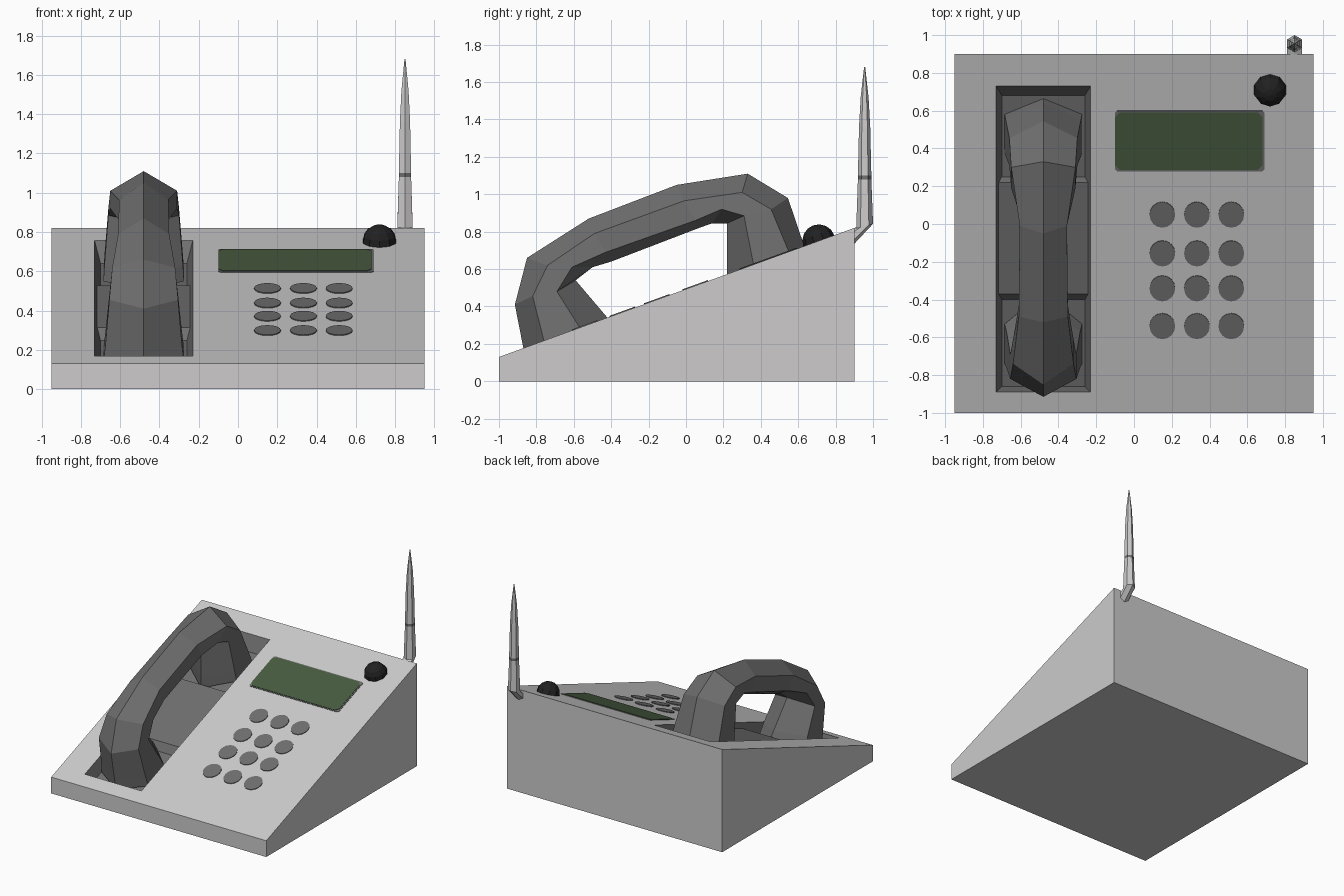
import bpy, bmesh, math
from mathutils import Vector

if "Cube" in bpy.data.objects:
    bpy.data.objects.remove(bpy.data.objects["Cube"])

NORMAL = Vector((0, -0.69, 1.9)).normalized()


def slope(y):
    """Height of the sloping top panel at plan position y."""
    return 0.13 + (y + 1) * 0.69 / 1.9


def on_panel(x, y, lift=0.0):
    return Vector((x, y, slope(y))) + NORMAL * lift


def material(name, rgb):
    m = bpy.data.materials.new(name)
    m.diffuse_color = (*rgb, 1)
    m.use_nodes = True
    m.node_tree.nodes["Principled BSDF"].inputs["Base Color"].default_value = m.diffuse_color
    return m


CASE = material("light grey", (0.61, 0.60, 0.60))
DARK = material("dark grey", (0.16, 0.16, 0.16))
GREEN = material("screen green", (0.063, 0.105, 0.05))
BLACK = material("black", (0.015, 0.015, 0.015))


def make(name, verts, faces, mats, fix=True):
    me = bpy.data.meshes.new(name)
    me.from_pydata([tuple(v) for v in verts], [], faces)
    for m in mats:
        me.materials.append(m)
    if fix:
        bm = bmesh.new()
        bm.from_mesh(me)
        bmesh.ops.recalc_face_normals(bm, faces=bm.faces)
        bm.to_mesh(me)
        bm.free()
    ob = bpy.data.objects.new(name, me)
    bpy.context.collection.objects.link(ob)
    return ob


def loft(name, rings, mats):
    """Closed skin through rings with equal point counts."""
    n = len(rings[0])
    verts = [p for r in rings for p in r]
    faces = [(i * n + j, i * n + (j + 1) % n, (i + 1) * n + (j + 1) % n, (i + 1) * n + j)
             for i in range(len(rings) - 1) for j in range(n)]
    faces += [tuple(range(n))[::-1], tuple(range(len(verts) - n, len(verts)))]
    return make(name, verts, faces, mats)


def plate(name, outline, low, high, mat):
    """Thin plate lying on the sloping panel."""
    return loft(name, [[on_panel(x, y, h) for x, y in outline] for h in (low, high)], [mat])


def rounded(x0, x1, y0, y1, c):
    return [(x0 + c, y0), (x1 - c, y0), (x1, y0 + c), (x1, y1 - c),
            (x1 - c, y1), (x0 + c, y1), (x0, y1 - c), (x0, y0 + c)]


# Wedge case with an opening for the handset cradle
HX, HW, HY0, HY1 = -0.48, 0.25, -0.89, 0.73
outer = [(-0.95, -1), (0.95, -1), (0.95, 0.9), (-0.95, 0.9)]
hole = [(HX - HW, HY0), (HX + HW, HY0), (HX + HW, HY1), (HX - HW, HY1)]
verts = [(x, y, 0) for x, y in outer] + [on_panel(*p) for p in outer + hole]
faces = [(3, 2, 1, 0)]
for i in range(4):
    j = (i + 1) % 4
    faces += [(i, j, 4 + j, 4 + i), (4 + i, 4 + j, 8 + j, 8 + i)]
make("case", verts, faces, [CASE], fix=False)

# Cradle: two wells with a raised middle, (y, depth of floor)
rows = [(HY0, 0), (-0.86, 0.10), (-0.40, 0.10), (-0.37, 0.045),
        (0.22, 0.045), (0.25, 0.10), (0.68, 0.10), (HY1, 0)]
verts, faces = [], []
for y, d in rows:
    w = HW - 0.3 * d
    verts += [(HX - HW, y, slope(y)), (HX - w, y, slope(y) - d),
              (HX + w, y, slope(y) - d), (HX + HW, y, slope(y))]
for i in range(len(rows) - 1):
    for j in range(3):
        a = i * 4 + j
        faces.append((a, a + 1, a + 5, a + 4))
make("handset_cradle", verts, faces, [DARK], fix=False)

# Handset: hexagonal sections (half width, then y z of outer ridge,
# upper side, lower side and inner ridge)
sections = [
    (0.205, (-0.855, 0.10), (-0.74, 0.14), (-0.53, 0.21), (-0.36, 0.27)),
    (0.195, (-0.87, 0.18), (-0.76, 0.22), (-0.57, 0.29), (-0.42, 0.34)),
    (0.175, (-0.915, 0.41), (-0.82, 0.455), (-0.69, 0.48), (-0.59, 0.54)),
    (0.16, (-0.85, 0.66), (-0.74, 0.62), (-0.61, 0.61), (-0.50, 0.61)),
    (0.13, (-0.52, 0.87), (-0.49, 0.79), (-0.43, 0.69), (-0.40, 0.64)),
    (0.125, (-0.05, 1.05), (-0.01, 0.965), (0.05, 0.86), (0.07, 0.82)),
    (0.17, (0.33, 1.11), (0.30, 1.01), (0.19, 0.92), (0.14, 0.845)),
    (0.18, (0.545, 0.98), (0.455, 0.92), (0.31, 0.885), (0.22, 0.845)),
    (0.20, (0.64, 0.70), (0.555, 0.68), (0.36, 0.63), (0.22, 0.58)),
    (0.205, (0.665, 0.63), (0.58, 0.61), (0.375, 0.55), (0.22, 0.50)),
]
loft("handset", [[(HX, *o), (HX + w, *a), (HX + w, *b), (HX, *i), (HX - w, *b), (HX - w, *a)]
                 for w, o, a, b, i in sections], [DARK])

# Screen with its surround
plate("screen_surround", rounded(-0.10, 0.69, 0.28, 0.60, 0.01), -0.004, 0.003, DARK)
plate("screen", rounded(-0.10, 0.68, 0.288, 0.592, 0.025), -0.002, 0.006, GREEN)

# Keypad
for r, y in enumerate((0.05, -0.155, -0.34, -0.54)):
    for c, x in enumerate((0.15, 0.333, 0.515)):
        ring = [(x + 0.068 * math.cos(k * math.pi / 8), y + 0.068 * math.sin(k * math.pi / 8))
                for k in range(16)]
        plate(f"key_{r + 1}_{c + 1}", ring, -0.003, 0.005, DARK)

# Black dome knob
bpy.ops.mesh.primitive_uv_sphere_add(segments=10, ring_count=8, radius=0.088,
                                     location=on_panel(0.72, 0.71))
knob = bpy.context.object
knob.name = "knob"
knob.rotation_euler = (math.atan(0.69 / 1.9), 0, 0)
knob.data.materials.append(BLACK)


# Antenna: hexagonal tapering rod with a bent foot in the back wall
def hexagon(z, r, y=0.955, tilt=0.0):
    return [(0.85 + r * math.sin(k * math.pi / 3), y + r * math.cos(k * math.pi / 3),
             z + tilt * math.cos(k * math.pi / 3)) for k in range(6)]


foot = [(x, 0.895, 0.775 + (y - 0.955)) for x, y, z in hexagon(0, 0.045)]
rod = [(0.83, 0.045), (1.08, 0.036), (1.10, 0.036), (1.36, 0.03), (1.52, 0.021), (1.68, 0.003)]
rings = [[(x, y, z) for x, y, z in foot]]
rings[0] = [(x, y, 0.775 - (z - 0.775)) for x, y, z in foot]
rings += [hexagon(z, r, tilt=0.012 if z == 0.83 else 0) for z, r in rod]
antenna = loft("antenna", rings, [CASE, DARK])
for p in antenna.data.polygons:
    if 1.085 < p.center.z < 1.095:
        p.material_index = 1
